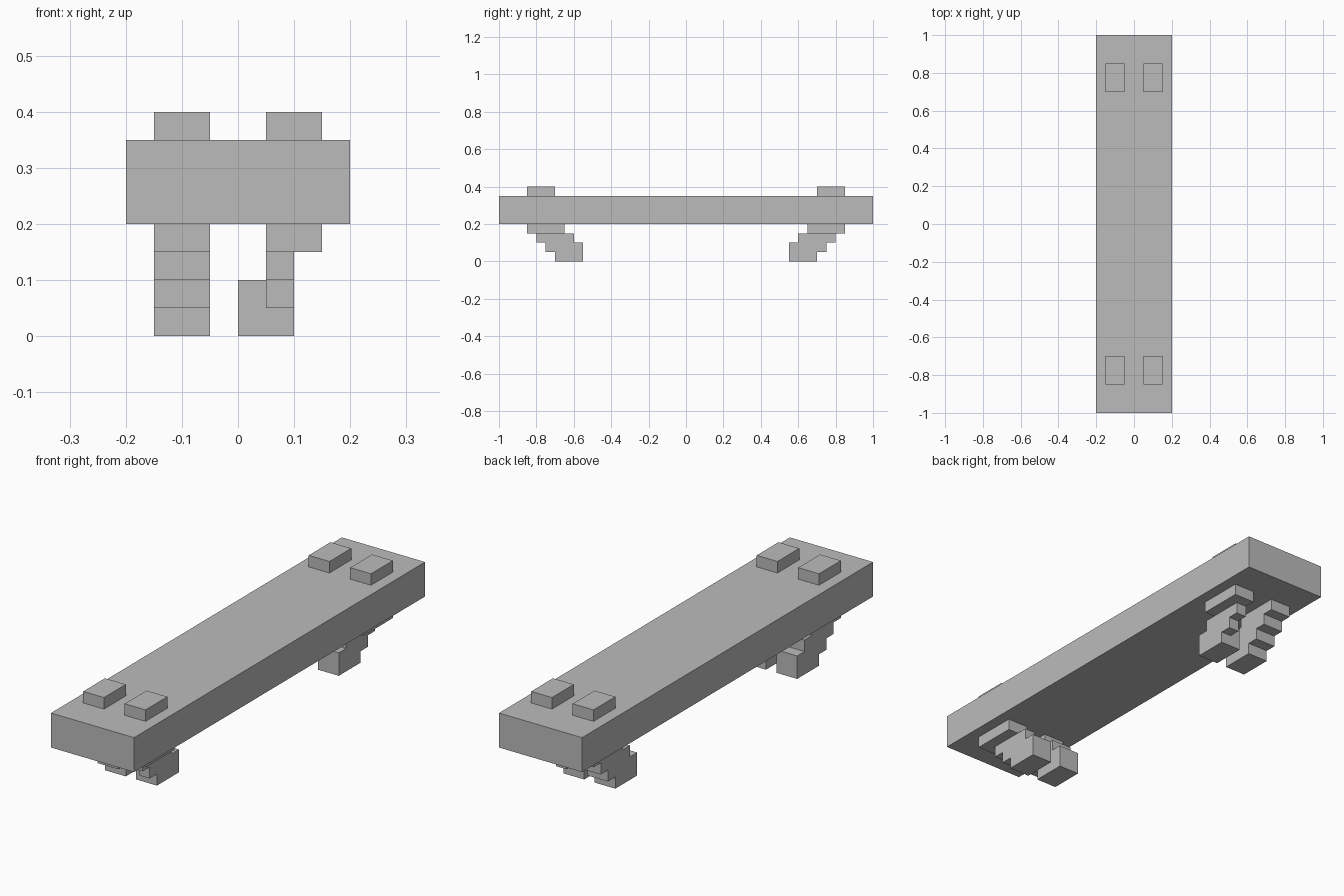
import bpy
import bmesh

cube = bpy.data.objects.get("Cube")
if cube:
    bpy.data.objects.remove(cube, do_unlink=True)

# One plain grey for the whole model
GREY = (0.5, 0.5, 0.5, 1.0)
grey = bpy.data.materials.new("plain grey")
grey.use_nodes = True
grey.diffuse_color = GREY
grey.node_tree.nodes["Principled BSDF"].inputs["Base Color"].default_value = GREY


def extrude_profile(name, profile, x0, x1, both_ends=True):
    """Extrude a (y, z) outline from x0 to x1, mirrored front to back if wanted."""
    bm = bmesh.new()
    face = bm.faces.new([bm.verts.new((x0, y, z)) for y, z in profile])
    result = bmesh.ops.extrude_face_region(bm, geom=[face])
    moved = [v for v in result["geom"] if isinstance(v, bmesh.types.BMVert)]
    bmesh.ops.translate(bm, verts=moved, vec=(x1 - x0, 0, 0))
    bmesh.ops.recalc_face_normals(bm, faces=bm.faces)
    mesh = bpy.data.meshes.new(name)
    bm.to_mesh(mesh)
    bm.free()
    mesh.materials.append(grey)
    obj = bpy.data.objects.new(name, mesh)
    bpy.context.collection.objects.link(obj)
    if both_ends:
        mirror = obj.modifiers.new("front and back", "MIRROR")
        mirror.use_axis = (False, True, False)
        mirror.use_mirror_merge = False
    return obj


def rect(y0, y1, z0, z1):
    return [(y0, z0), (y1, z0), (y1, z1), (y0, z1)]


def stepped(layers):
    """Outline of stacked layers (y_outer, y_inner), top layer first."""
    step, top = 0.05, 0.05 * len(layers)
    outer, inner = [], []
    for i, (y_out, y_in) in enumerate(layers):
        z_top, z_bottom = top - i * step, top - (i + 1) * step
        outer += [(y_out, z_top), (y_out, z_bottom)]
        if inner and inner[-1][0] == y_in:
            inner[-1] = (y_in, z_bottom)
        else:
            inner += [(y_in, z_top), (y_in, z_bottom)]
    return outer + inner[::-1]


# Stepped layers of a leg, running inward from top to foot
LAYERS = [(-0.85, -0.65), (-0.8, -0.6), (-0.75, -0.55), (-0.7, -0.55)]

# Long body slab
extrude_profile("body_slab", rect(-1, 1, 0.2, 0.35), -0.2, 0.2, both_ends=False)

# Raised blocks on top
for side, x in (("right", -0.15), ("left", 0.05)):
    extrude_profile(f"{side}_top_block", rect(-0.85, -0.7, 0.35, 0.4), x, x + 0.1)

# Right legs, full width all the way down
extrude_profile("right_leg", stepped(LAYERS), -0.15, -0.05)

# Left legs: wide hip, narrow shin and a foot turned inward
extrude_profile("left_hip", rect(-0.85, -0.65, 0.15, 0.2), 0.05, 0.15)
extrude_profile("left_shin", stepped(LAYERS[1:]), 0.05, 0.1)
extrude_profile("left_foot", rect(-0.7, -0.55, 0, 0.1), 0, 0.05)
